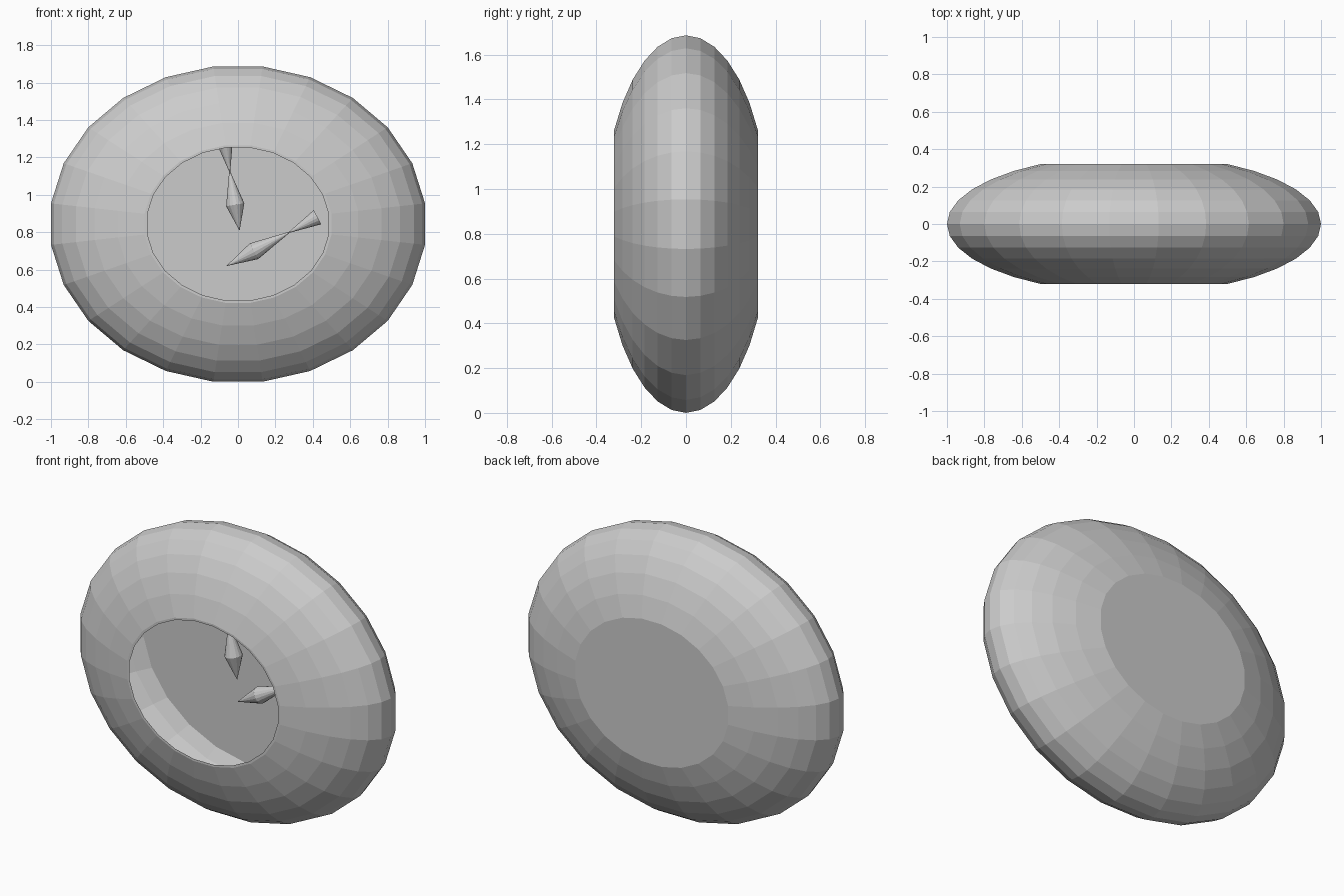
import bpy, bmesh, math
from mathutils import Vector, Matrix

if "Cube" in bpy.data.objects:
    bpy.data.objects.remove(bpy.data.objects["Cube"])

SIDES = 24
RX, RZ, B = 1.0086, 0.85, 0.37     # half sizes of the flattened ball
CZ = 0.843                         # height of the centre


def lathe(name, profile, sides, rx=1.0, rz=1.0, phase=0.0, centre=0.0):
    """Spin (radius, y) points round the y axis and cap both ends."""
    bm = bmesh.new()
    rings = []
    for r, y in profile:
        ring = []
        for i in range(sides):
            a = 2 * math.pi * (i + phase) / sides
            ring.append(bm.verts.new((rx * r * math.cos(a), y, centre + rz * r * math.sin(a))))
        rings.append(ring)
    for p, q in zip(rings, rings[1:]):
        for i in range(sides):
            j = (i + 1) % sides
            bm.faces.new((p[i], p[j], q[j], q[i]))
    bm.faces.new(rings[0])
    bm.faces.new(rings[-1])
    bmesh.ops.recalc_face_normals(bm, faces=bm.faces)
    me = bpy.data.meshes.new(name)
    bm.to_mesh(me)
    bm.free()
    ob = bpy.data.objects.new(name, me)
    bpy.context.collection.objects.link(ob)
    return ob


# Hollow case: inner wall from back to front, then outer wall from front to back
lats = [math.radians(d) for d in range(-60, 61, 10)]
outer = [(math.cos(t), B * math.sin(t)) for t in lats]
inner = [(math.cos(t) - 0.015, (B - 0.012) * math.sin(t)) for t in reversed(lats)]
inner[-1] = (inner[-1][0], outer[0][1])
lathe("clock_case", inner + outer, SIDES, RX, RZ, 0.5, CZ)

# Dial plate sitting deep inside the case
lathe("dial", [(0.785, 0.22), (0.77, 0.228)], SIDES, RX, RZ, 0.5, CZ)


# Hands: pointed cone, pinch, flared tail
def hand(name, tip, end, y, width, tail):
    a, b = Vector((tip[0], y, tip[1])), Vector((end[0], y, end[1]))
    length = (b - a).length
    prof = [(0.001, 0), (width, 0.3 * length), (0.003, 0.69 * length), (tail, length)]
    ob = lathe(name, prof, 16)
    turn = Vector((0, 1, 0)).rotation_difference((b - a).normalized())
    ob.data.transform(Matrix.Translation(a) @ turn.to_matrix().to_4x4())


hand("short_hand", (0.008, 0.81), (-0.068, 1.265), -0.02, 0.05, 0.04)
hand("long_hand", (-0.06, 0.62), (0.425, 0.88), 0.085, 0.048, 0.043)
